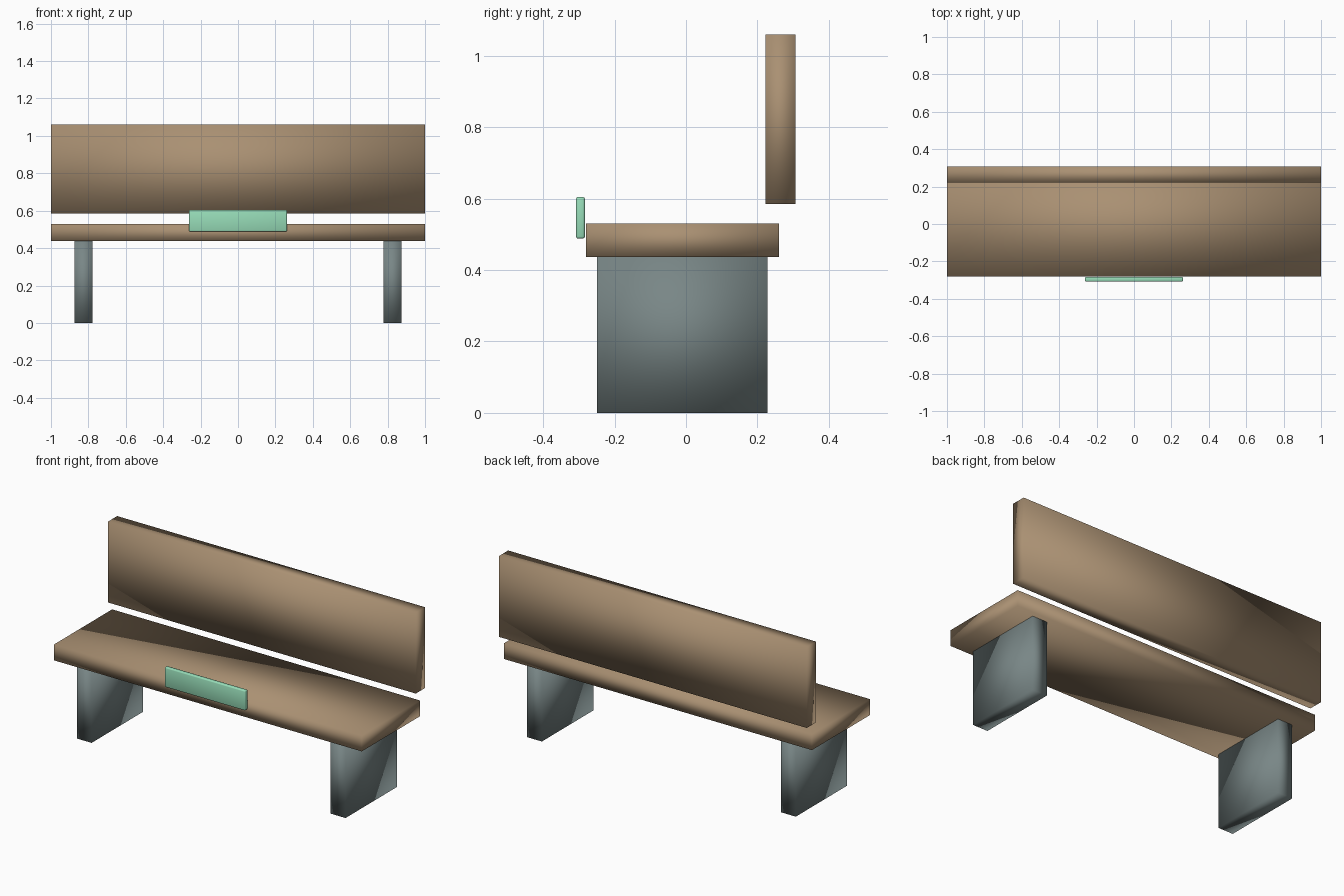
import bpy

default = bpy.data.objects.get("Cube")
if default:
    bpy.data.objects.remove(default, do_unlink=True)


def make_material(name, rgb):
    mat = bpy.data.materials.new(name)
    mat.use_nodes = True
    mat.diffuse_color = (*rgb, 1)
    bsdf = next(n for n in mat.node_tree.nodes if n.type == 'BSDF_PRINCIPLED')
    bsdf.inputs["Base Color"].default_value = (*rgb, 1)
    return mat


def box(name, mat, x, y, z, bevel=0):
    """Soft-shaded box spanning the given (min, max) ranges."""
    spans = (x, y, z)
    bpy.ops.mesh.primitive_cube_add(size=1, location=[(a + b) / 2 for a, b in spans])
    obj = bpy.context.object
    obj.name = name
    obj.scale = [b - a for a, b in spans]
    bpy.ops.object.transform_apply(location=False, rotation=False, scale=True)
    obj.data.materials.append(mat)
    bpy.ops.object.shade_smooth()
    if bevel:
        mod = obj.modifiers.new("rounded_edges", 'BEVEL')
        mod.width = bevel
        mod.segments = 2
    return obj


wood = make_material("warm wood", (0.40, 0.28, 0.17))
stone = make_material("grey stone", (0.19, 0.24, 0.24))
mint = make_material("mint plate", (0.31, 0.72, 0.48))

# Seat and backrest planks
box("seat", wood, (-1, 1), (-0.28, 0.26), (0.437, 0.53))
box("backrest", wood, (-1, 1), (0.222, 0.307), (0.585, 1.06))

# Slab legs, mirrored across the middle
for side, sign in (("left", 1), ("right", -1)):
    box(side + "_leg", stone, sorted((sign * 0.777, sign * 0.873)),
        (-0.249, 0.228), (0, 0.437))

# Plate on the front edge of the seat
box("front_plate", mint, (-0.262, 0.262), (-0.308, -0.283), (0.488, 0.605), bevel=0.006)
